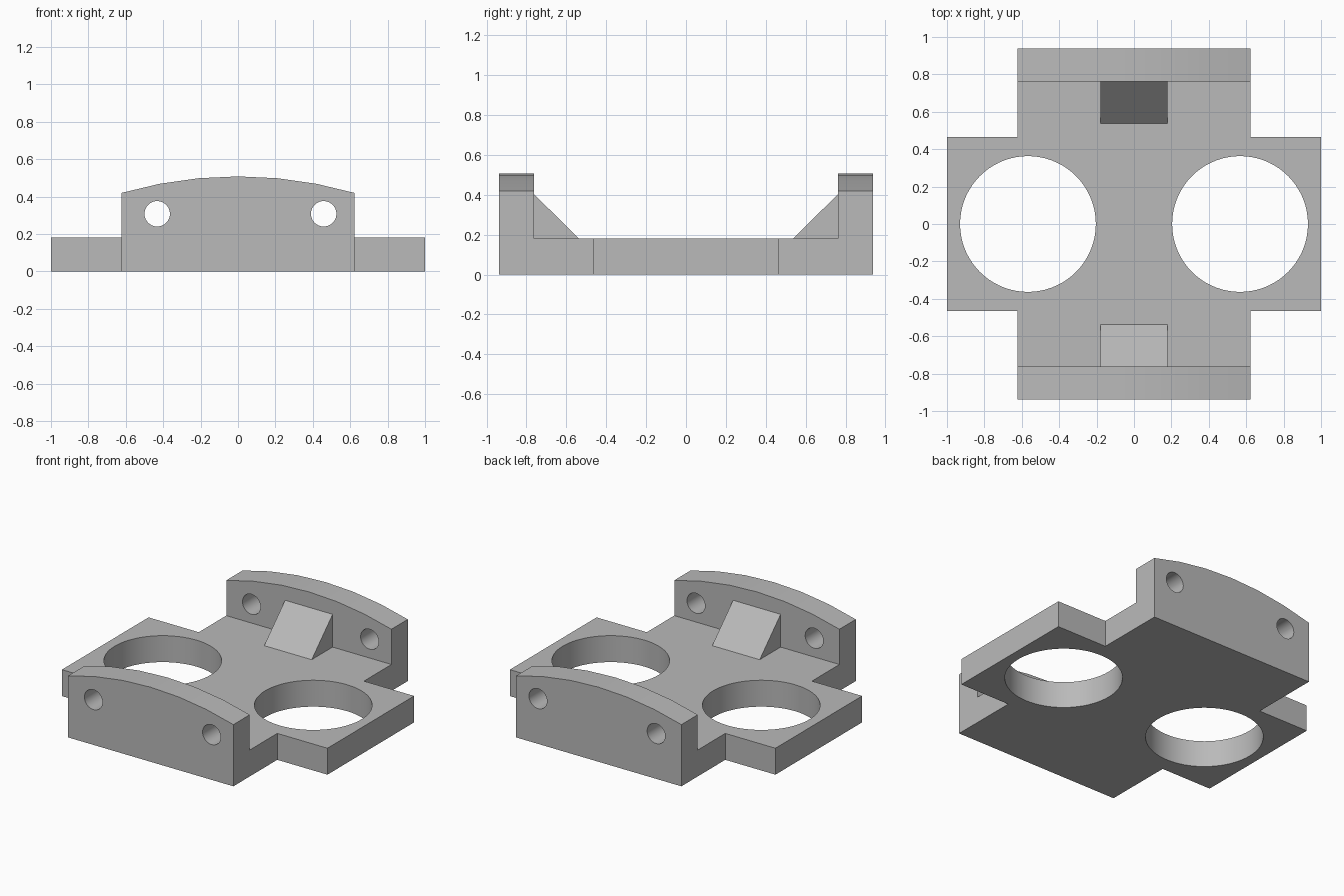
import bpy, bmesh, math
from mathutils import Vector

cube = bpy.data.objects.get("Cube")
if cube:
    bpy.data.objects.remove(cube, do_unlink=True)

# Main dimensions
HALF_LENGTH, HALF_WIDTH = 0.938, 0.622
EAR_X, EAR_Y = 1.0, 0.466
PLATE_TOP, WALL_INNER = 0.18, 0.762
WALL_EDGE, WALL_PEAK = 0.42, 0.508

grey = bpy.data.materials.new("plain grey")
grey.use_nodes = True
colour = (0.49, 0.49, 0.49, 1)
grey.diffuse_color = colour
grey.node_tree.nodes["Principled BSDF"].inputs["Base Color"].default_value = colour


def prism(name, points, offset):
    """Extrude a closed planar outline by the offset vector."""
    bm = bmesh.new()
    face = bm.faces.new([bm.verts.new(p) for p in points])
    grown = bmesh.ops.extrude_face_region(bm, geom=[face])["geom"]
    verts = [v for v in grown if isinstance(v, bmesh.types.BMVert)]
    bmesh.ops.translate(bm, verts=verts, vec=Vector(offset))
    bmesh.ops.recalc_face_normals(bm, faces=bm.faces)
    mesh = bpy.data.meshes.new(name)
    bm.to_mesh(mesh)
    bm.free()
    mesh.materials.append(grey)
    obj = bpy.data.objects.new(name, mesh)
    bpy.context.collection.objects.link(obj)
    return obj


def circle(radius, count):
    steps = [math.tau * i / count for i in range(count)]
    return [(radius * math.cos(a), radius * math.sin(a)) for a in steps]


def combine(target, tool, operation):
    """Apply a boolean and discard the tool object."""
    tool.hide_render = True
    mod = target.modifiers.new("combine", "BOOLEAN")
    mod.operation, mod.object, mod.solver = operation, tool, "EXACT"
    bpy.context.view_layer.objects.active = target
    bpy.ops.object.modifier_apply(modifier=mod.name)
    bpy.data.objects.remove(tool, do_unlink=True)


# Cross-shaped base plate
quarter = [(EAR_X, EAR_Y), (HALF_WIDTH, EAR_Y), (HALF_WIDTH, HALF_LENGTH)]
right_half = [(x, -y) for x, y in reversed(quarter)] + quarter
outline = right_half + [(-x, -y) for x, y in right_half]
bracket = prism("bracket_body", [(x, y, 0) for x, y in outline], (0, 0, PLATE_TOP))

# End walls with a shallow arched top, in six facets
rise = WALL_PEAK - WALL_EDGE
radius = (HALF_WIDTH ** 2 + rise ** 2) / (2 * rise)
spread = math.asin(HALF_WIDTH / radius)
angles = [spread * i / 3 for i in range(-3, 4)]
arch = [(radius * math.sin(a), WALL_PEAK - radius * (1 - math.cos(a))) for a in angles]
wall = [(-HALF_WIDTH, 0)] + arch + [(HALF_WIDTH, 0)]

for side, name in ((-1, "front"), (1, "back")):
    part = prism(name + "_wall", [(x, side * WALL_INNER, z) for x, z in wall],
                 (0, side * (HALF_LENGTH - WALL_INNER), 0))
    combine(bracket, part, "UNION")
    # Sloping brace inside the wall, sunk slightly into it and the plate
    brace = [(0.537, PLATE_TOP), (WALL_INNER, 0.403), (0.8, 0.403), (0.8, 0.1), (0.537, 0.1)]
    part = prism(name + "_brace", [(-0.179, side * y, z) for y, z in brace], (0.358, 0, 0))
    combine(bracket, part, "UNION")

# Large round openings through the plate
for x in (-0.567, 0.567):
    cutter = prism("plate_hole_cutter", [(x + u, v, -0.1) for u, v in circle(0.363, 72)], (0, 0, 0.5))
    combine(bracket, cutter, "DIFFERENCE")

# Bolt holes running through both walls
for x in (-0.432, 0.458):
    cutter = prism("bolt_hole_cutter", [(x + u, -1.1, 0.308 + v) for u, v in circle(0.068, 40)], (0, 2.2, 0))
    combine(bracket, cutter, "DIFFERENCE")

bpy.ops.object.select_all(action="DESELECT")
bracket.select_set(True)
bpy.context.view_layer.objects.active = bracket
bpy.ops.object.shade_smooth_by_angle(angle=math.radians(20))
